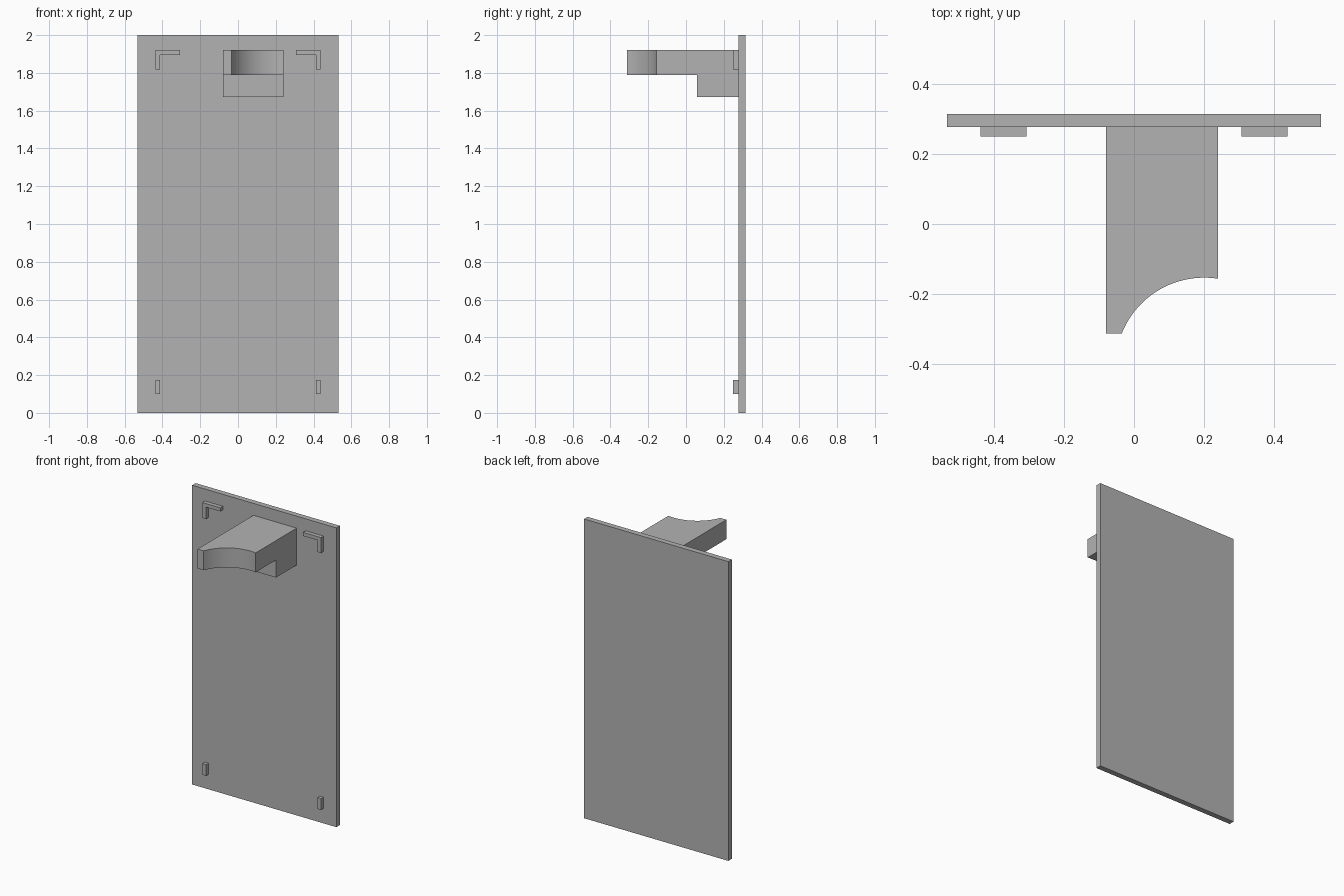
import bpy, bmesh, math

if "Cube" in bpy.data.objects:
    bpy.data.objects.remove(bpy.data.objects["Cube"])

grey = bpy.data.materials.new("plain grey")
grey.diffuse_color = (0.45, 0.45, 0.45, 1)
grey.use_nodes = True
grey.node_tree.nodes["Principled BSDF"].inputs["Base Color"].default_value = grey.diffuse_color


def prism(name, outline, axis, lo, hi):
    """Extrude a 2D outline: axis 'z' takes (x, y) points, axis 'y' takes (x, z) points."""
    place = (lambda a, b, t: (a, b, t)) if axis == 'z' else (lambda a, b, t: (a, t, b))
    bm = bmesh.new()
    face = bm.faces.new([bm.verts.new(place(a, b, lo)) for a, b in outline])
    ext = bmesh.ops.extrude_face_region(bm, geom=[face])
    verts = [v for v in ext["geom"] if isinstance(v, bmesh.types.BMVert)]
    bmesh.ops.translate(bm, verts=verts, vec=place(0, 0, hi - lo))
    bmesh.ops.recalc_face_normals(bm, faces=bm.faces)
    mesh = bpy.data.meshes.new(name)
    bm.to_mesh(mesh)
    bm.free()
    mesh.materials.append(grey)
    obj = bpy.data.objects.new(name, mesh)
    bpy.context.collection.objects.link(obj)
    return obj


def rect(x0, x1, y0, y1):
    return [(x0, y0), (x1, y0), (x1, y1), (x0, y1)]


FRONT = 0.277  # front surface of the panel

# Tall flat back panel
prism("back_panel", rect(-0.533, 0.533, FRONT, 0.314), 'z', 0, 2)

# Bracket: arm with a circular bite out of its front end, and a block beneath it
cx, cy, r = 0.2, -0.406, 0.253
a0, a1 = math.acos(0.04 / r), math.acos(-0.235 / r)
steps = 24
arc = [(cx + r * math.cos(a0 + (a1 - a0) * i / steps),
        cy + r * math.sin(a0 + (a1 - a0) * i / steps)) for i in range(steps + 1)]
arm = prism("bracket_arm", [(-0.08, FRONT), (0.24, FRONT)] + arc + [(-0.08, arc[-1][1])],
            'z', 1.79, 1.92)
for p in arm.data.polygons:  # smooth only the curved wall
    p.use_smooth = len(p.vertices) == 4 and p.area < 0.01
bpy.context.view_layer.objects.active = arm
arm.select_set(True)
bpy.ops.object.shade_smooth_by_angle(angle=math.radians(20))
arm.select_set(False)
prism("bracket_block", rect(-0.08, 0.24, 0.058, FRONT), 'z', 1.673, 1.79)

# Corner tabs: L shapes at the top, short bars at the bottom
for side, s in (("left", -1), ("right", 1)):
    ell = [(0.438, 1.92), (0.306, 1.92), (0.306, 1.896),
           (0.412, 1.896), (0.412, 1.817), (0.438, 1.817)]
    prism("top_tab_" + side, [(s * x, z) for x, z in ell], 'y', 0.25, FRONT)
    prism("bottom_tab_" + side, rect(s * 0.412, s * 0.438, 0.1, 0.175), 'y', 0.25, FRONT)
